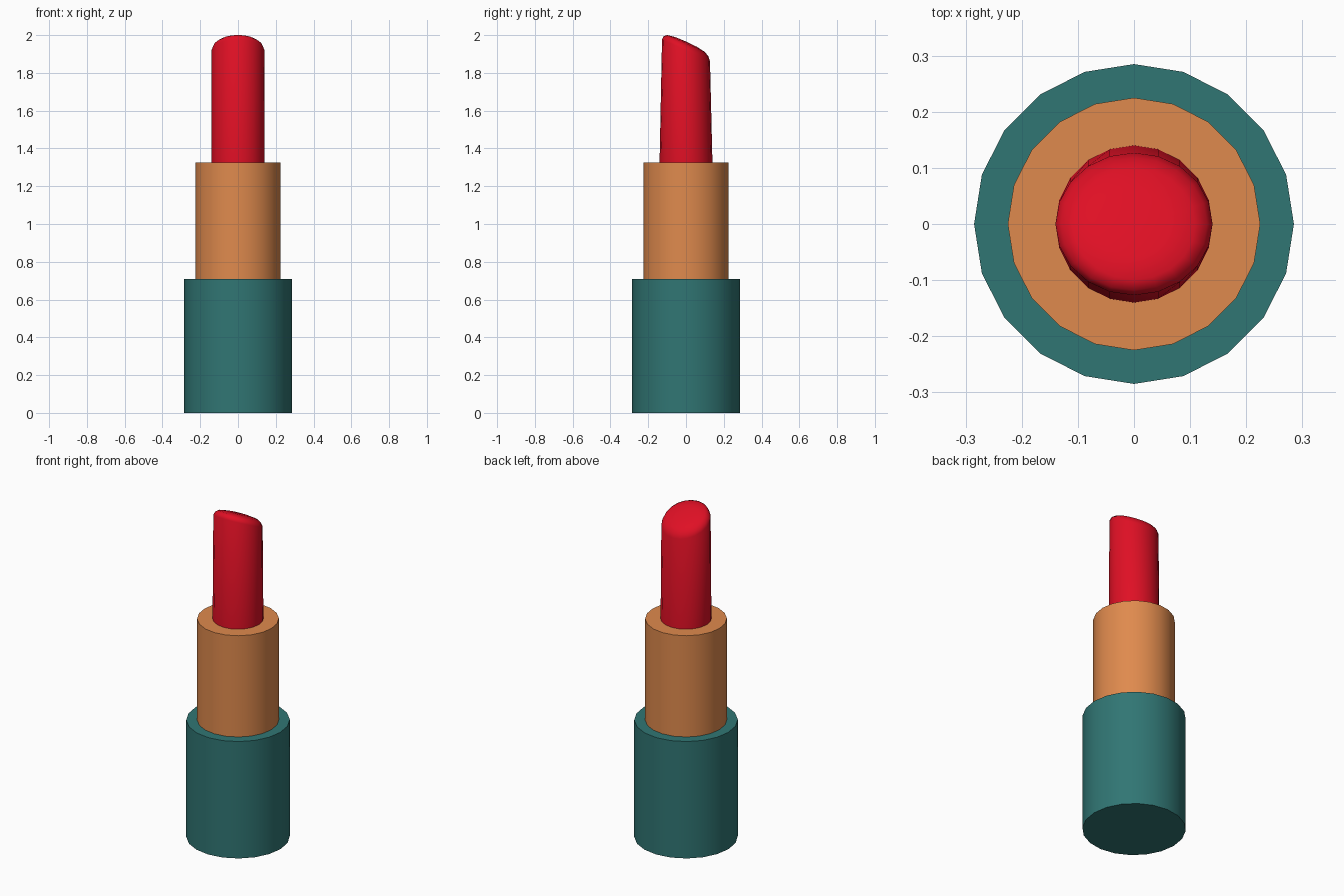
import bpy, bmesh, math

if "Cube" in bpy.data.objects:
    bpy.data.objects.remove(bpy.data.objects["Cube"])

SIDES = 20


def material(name, rgb):
    m = bpy.data.materials.new(name)
    m.diffuse_color = (*rgb, 1.0)
    m.use_nodes = True
    m.node_tree.nodes["Principled BSDF"].inputs["Base Color"].default_value = m.diffuse_color
    return m


teal = material("teal", (0.03, 0.18, 0.173))
copper = material("copper", (0.74, 0.255, 0.075))
red = material("red", (0.74, 0.005, 0.018))


def circle(rx, ry, height):
    """Ring of points; height is a function of y."""
    pts = []
    for i in range(SIDES):
        a = 2 * math.pi * i / SIDES
        y = ry * math.sin(a)
        pts.append((rx * math.cos(a), y, height(y)))
    return pts


def loft(name, rings, mat, start=None, end=None, angle=40):
    """Skin stacked rings, optionally closing either end to a centre point."""
    bm = bmesh.new()
    loops = [[bm.verts.new(p) for p in ring] for ring in rings]
    for a, b in zip(loops, loops[1:]):
        for i in range(SIDES):
            j = (i + 1) % SIDES
            bm.faces.new((a[i], a[j], b[j], b[i]))
    for tip, loop, flip in ((start, loops[0], True), (end, loops[-1], False)):
        if tip is None:
            continue
        c = bm.verts.new(tip)
        for i in range(SIDES):
            edge = (loop[i], loop[(i + 1) % SIDES])
            bm.faces.new((edge[1], edge[0], c) if flip else (*edge, c))
    mesh = bpy.data.meshes.new(name)
    bm.to_mesh(mesh)
    bm.free()
    mesh.materials.append(mat)
    ob = bpy.data.objects.new(name, mesh)
    bpy.context.collection.objects.link(ob)
    bpy.ops.object.select_all(action='DESELECT')
    ob.select_set(True)
    bpy.context.view_layer.objects.active = ob
    bpy.ops.object.shade_smooth_by_angle(angle=math.radians(angle))
    return ob


def flat(r, z):
    return circle(r, r, lambda y: z)


# Base cup with its flat top ledge
loft("base", [flat(0.285, 0), flat(0.285, 0.71), flat(0.225, 0.71)],
     teal, start=(0, 0, 0))

# Metal inner sleeve with its flat top ledge
loft("sleeve", [flat(0.225, 0.71), flat(0.225, 1.325), flat(0.14, 1.325)], copper)

# Lipstick: narrows front to back, slanted tip with a soft dome
rings = [flat(0.14, 1.325)]
for scale, dome in ((1.0, 0.0), (0.93, 0.021), (0.78, 0.036), (0.45, 0.044)):
    rings.append(circle(0.14 * scale, 0.127 * scale,
                        lambda y, d=dome: 1.92 + d - 0.45 * y))
loft("lipstick", rings, red, end=(0, 0, 1.966), angle=60)
